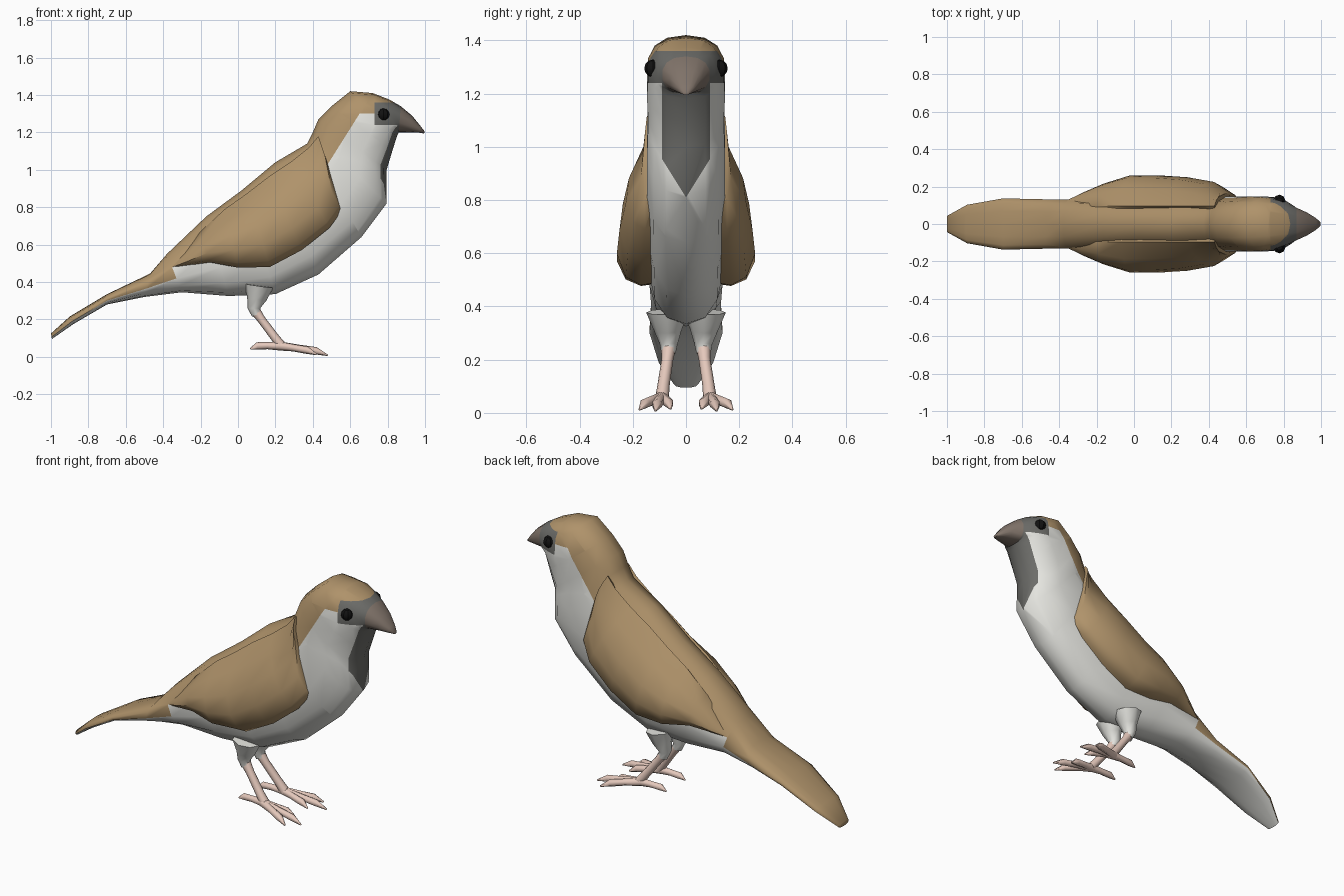
import bpy, bmesh, math
from mathutils import Vector as V

if "Cube" in bpy.data.objects:
    bpy.data.objects.remove(bpy.data.objects["Cube"])


def mat(name, col):
    m = bpy.data.materials.new(name)
    m.diffuse_color = (*col, 1)
    m.use_nodes = True
    m.node_tree.nodes["Principled BSDF"].inputs["Base Color"].default_value = m.diffuse_color
    return m


BROWN = mat("brown", (0.43, 0.29, 0.145))
WHITE = mat("white", (0.78, 0.78, 0.74))
DARK = mat("dark grey", (0.15, 0.15, 0.14))
BEAK = mat("beak grey", (0.22, 0.175, 0.145))
PINK = mat("pink", (0.78, 0.58, 0.5))
BLACK = mat("black", (0.006, 0.006, 0.006))


def loft(rings):
    bm = bmesh.new()
    vs = [[bm.verts.new(p) for p in r] for r in rings]
    n = len(rings[0])
    for a, b in zip(vs, vs[1:]):
        for i in range(n):
            j = (i + 1) % n
            bm.faces.new((a[i], a[j], b[j], b[i]))
    bm.faces.new(vs[0])
    bm.faces.new(vs[-1])
    bmesh.ops.recalc_face_normals(bm, faces=bm.faces)
    return bm


def finish(bm, name, mats, angle=45):
    me = bpy.data.meshes.new(name)
    bm.to_mesh(me)
    bm.free()
    for m in mats:
        me.materials.append(m)
    for p in me.polygons:
        p.use_smooth = True
    me.set_sharp_from_angle(angle=math.radians(angle))
    ob = bpy.data.objects.new(name, me)
    bpy.context.collection.objects.link(ob)
    return ob


def tube(points, radii, sides=6):
    pts = [V(p) for p in points]
    rings = []
    for i, (p, r) in enumerate(zip(pts, radii)):
        d = (pts[min(i + 1, len(pts) - 1)] - pts[max(i - 1, 0)]).normalized()
        u = d.cross(V((0, 1, 0))).normalized()
        w = d.cross(u)
        rings.append([p + r * (u * math.cos(a) + w * math.sin(a))
                      for a in (math.tau * k / sides for k in range(sides))])
    return loft(rings)


# body, tail, head and beak: (top x, top z, bottom x, bottom z, half width)
sections = [
    (-1, .125, -.995, .095, .045), (-.9, .215, -.88, .175, .105),
    (-.7, .335, -.7, .28, .14), (-.47, .445, -.5, .32, .135),
    (-.38, .55, -.3, .345, .135), (-.17, .75, -.05, .325, .14),
    (.02, .89, .2, .335, .145), (.2, 1.04, .43, .44, .148),
    (.37, 1.14, .66, .64, .15), (.4, 1.2, .795, .82, .15),
    (.43, 1.27, .795, 1.0, .145), (.5, 1.34, .825, 1.1, .15),
    (.6, 1.42, .85, 1.18, .145), (.72, 1.41, .86, 1.2, .128),
    (.81, 1.375, .86, 1.2, .108), (.87, 1.34, .86, 1.2, .09),
    (.93, 1.29, .92, 1.2, .062), (.975, 1.235, .97, 1.198, .032),
    (.998, 1.205, .995, 1.194, .01),
]


def sup(c):
    return math.copysign(abs(c) ** .85, c)


rings = []
for tx, tz, bx, bz, w in sections:
    top, bot = V((tx, 0, tz)), V((bx, 0, bz))
    ring = []
    for k in range(14):
        a = math.tau * k / 14
        ring.append((top + bot) / 2 + (top - bot) / 2 * sup(math.cos(a))
                    + V((0, w * sup(math.sin(a)), 0)))
    rings.append(ring)
body = loft(rings)


def cut(co, no, region):
    fs = [f for f in body.faces if region(f.calc_center_median())]
    geom = set(fs)
    for f in fs:
        geom.update(f.edges)
        geom.update(f.verts)
    bmesh.ops.bisect_plane(body, geom=list(geom), dist=1e-5, plane_co=co, plane_no=no)


# plumage borders: neck, flank, crown, mask and bib
cut((.48, 0, 1.03), (-1.588, 0, 1), lambda c: .3 < c.x < .75 and c.z > .85)
cut((.48, 0, 1.03), (-.663, 0, 1), lambda c: -.35 < c.x < .55)
cut((0, 0, 1.3), (0, 0, 1), lambda c: .55 < c.x < .78)
cut((.73, 0, 0), (1, 0, 0), lambda c: c.z > 1.18 and c.x < .85)
for h in (1.24, 1.36):
    cut((0, 0, h), (0, 0, 1), lambda c: .68 < c.x < .87)
for s in (-1, 1):
    cut((0, s * .1, .97), (0, s, -.625), lambda c: c.x > .6 and c.z < 1.1)
    cut((0, s * .09, 0), (0, 1, 0), lambda c: c.x > .6 and .85 < c.z < 1.26)


def plumage(f):
    x, y, z = f.calc_center_median()
    if x > .872:
        return 3
    if x > .73 and 1.24 < z < 1.36:
        return 2
    if x > .68 and z <= 1.24 and abs(y) < min(.09, (z - .81) * .625):
        return 2
    if x < -.36:
        return 0 if f.normal.z > -.3 else 1
    if z > 1.3:
        return 0
    above_neck = z - 1.03 > 1.588 * (x - .48)
    above_flank = z - 1.03 > .663 * (x - .48)
    return 0 if above_neck and above_flank else 1


body.normal_update()
for f in body.faces:
    f.material_index = plumage(f)
finish(body, "body", [BROWN, WHITE, DARK, BEAK], 60)

# wing stations: (top x, top z, bottom x, bottom z, outer y)
wing = [
    (.43, 1.18, .48, 1.03, .152), (.38, 1.12, .555, .78, .17),
    (.28, 1.04, .49, .69, .225), (.16, .96, .34, .57, .25),
    (.05, .875, .17, .48, .26), (-.07, .79, 0, .477, .26),
    (-.2, .67, -.15, .505, .215), (-.29, .56, -.26, .49, .17),
    (-.355, .49, -.35, .475, .13),
]
# position from top to bottom, and share of the bulge
bulge = [(0, 0), (.2, .55), (.45, .92), (.7, 1), (.92, .8), (1, .45)]

for s, side in ((-1, "right"), (1, "left")):
    rings = []
    for tx, tz, bx, bz, w in wing:
        top, bot = V((tx, 0, tz)), V((bx, 0, bz))
        ring = [top.lerp(bot, t) + V((0, s * (.095 + (w - .095) * k), 0)) for t, k in bulge]
        ring += [top.lerp(bot, t) + V((0, s * .06, 0)) for t in (.95, .1)]
        rings.append(ring)
    finish(loft(rings), side + "_wing", [BROWN])

    # feathered thigh
    finish(tube([(.11, s * .07, .38), (.1, s * .068, .31), (.085, s * .065, .26), (.1, s * .066, .225)],
                [.08, .052, .034, .027], 8), side + "_thigh", [WHITE], 60)
    # shank
    finish(tube([(.09, s * .065, .25), (.125, s * .07, .2), (.2, s * .085, .1), (.235, s * .09, .055)],
                [.028, .022, .023, .026], 8), side + "_shank", [PINK], 60)
    # toes: tip x, y, z
    for name, tip in (("middle_toe", (.48, .115, .008)), ("outer_toe", (.42, .175, .012)),
                      ("inner_toe", (.4, .058, .015)), ("hind_toe", (.065, .085, .042))):
        a, b = V((.22, s * .09, .058)), V((tip[0], s * tip[1], tip[2]))
        pts = [a.lerp(b, t) + V((0, 0, z)) for t, z in ((0, 0), (.4, .008), (.75, .012), (1, 0))]
        finish(tube(pts, [.024, .019, .02, .004]), side + "_" + name, [PINK], 60)

    # eye
    bm = bmesh.new()
    bmesh.ops.create_uvsphere(bm, u_segments=8, v_segments=6, radius=.033)
    bmesh.ops.translate(bm, verts=bm.verts, vec=(.777, s * .124, 1.295))
    finish(bm, side + "_eye", [BLACK], 30)
